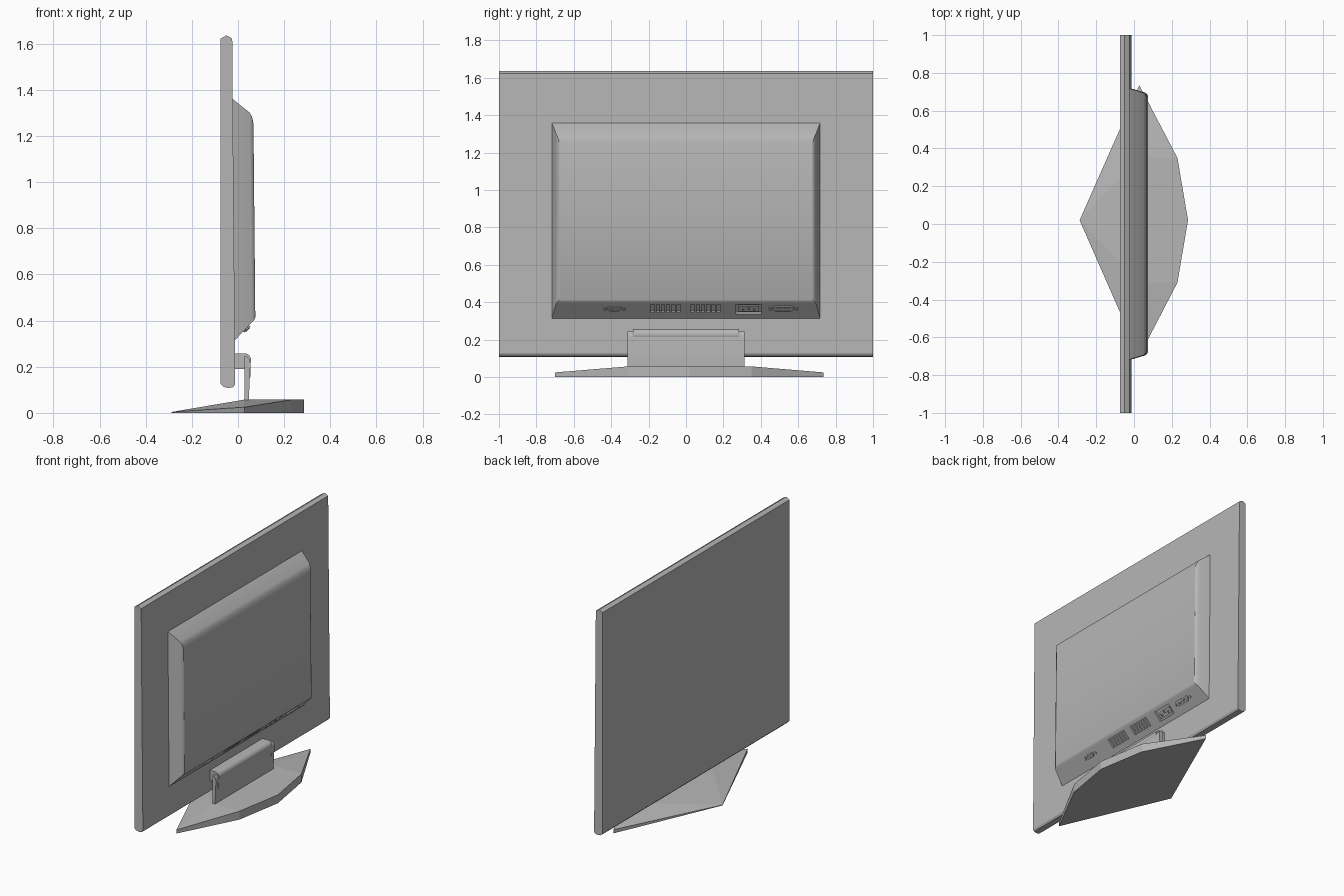
import bpy, bmesh, math
from mathutils import Matrix, Vector

cube = bpy.data.objects.get("Cube")
if cube:
    bpy.data.objects.remove(cube, do_unlink=True)

grey = bpy.data.materials.new("plastic grey")
grey.use_nodes = True
grey.diffuse_color = (0.47, 0.47, 0.47, 1)
grey.node_tree.nodes["Principled BSDF"].inputs["Base Color"].default_value = (0.47, 0.47, 0.47, 1)


def finish(name, bm, smooth=None):
    bmesh.ops.recalc_face_normals(bm, faces=bm.faces)
    me = bpy.data.meshes.new(name)
    bm.to_mesh(me)
    bm.free()
    ob = bpy.data.objects.new(name, me)
    bpy.context.collection.objects.link(ob)
    me.materials.append(grey)
    if smooth:
        bpy.ops.object.select_all(action='DESELECT')
        ob.select_set(True)
        bpy.context.view_layer.objects.active = ob
        bpy.ops.object.shade_smooth_by_angle(angle=math.radians(smooth))
    return ob


def loft(bm, rings):
    """Closed skin through rings of equal length, capped at both ends."""
    rows = [[bm.verts.new(p) for p in r] for r in rings]
    n = len(rows[0])
    for a, b in zip(rows, rows[1:]):
        for i in range(n):
            j = (i + 1) % n
            bm.faces.new((a[i], a[j], b[j], b[i]))
    bm.faces.new(rows[0])
    bm.faces.new(rows[-1])


def across(bm, profile, half):
    """Extrude an (x, z) profile across the width."""
    loft(bm, [[(x, y, z) for x, z in profile] for y in (-half, half)])


# Flat screen panel, slightly thicker towards the bottom
bm = bmesh.new()
across(bm, [(-0.075, 0.125), (-0.062, 0.112), (-0.04, 0.108), (-0.02, 0.112), (-0.012, 0.125),
            (-0.025, 1.622), (-0.05, 1.636), (-0.075, 1.622)], 1.0)
finish("screen_panel", bm)

# Rear housing: x at bottom, x at top, half width, bottom z, top z
bm = bmesh.new()
steps = [(-0.016, -0.026, 0.718, 0.312, 1.362),
         (0.060, 0.050, 0.695, 0.392, 1.302),
         (0.070, 0.060, 0.687, 0.402, 1.285),
         (0.075, 0.067, 0.677, 0.414, 1.255)]
loft(bm, [[(xb, -w, zb), (xb, w, zb), (xt, w, zt), (xt, -w, zt)]
          for xb, xt, w, zb, zt in steps])
housing = finish("rear_housing", bm)

# Local frame on the sloping underside: across, up the slope, outward
up = Vector((0.076, 0, 0.080)).normalized()
out = Vector((up.z, 0, -up.x))
mid = Vector((0.022, 0, 0.352))
mid += up * 0.02
slope = Matrix(((0, up.x, out.x, mid.x), (1, 0, 0, mid.y), (0, up.z, out.z, mid.z), (0, 0, 0, 1)))


def plug(bm, outline, low, high):
    """Prism on the slope from a (across, up) outline."""
    loft(bm, [[slope @ Vector((u, v, h)) for u, v in outline] for h in (low, high)])


def box(u, v, w, h):
    return [(u - w / 2, v - h / 2), (u + w / 2, v - h / 2),
            (u + w / 2, v + h / 2), (u - w / 2, v + h / 2)]


def shell(u, w, h):
    """Connector outline, narrower along one side, with cut corners."""
    a, b, c = w / 2, h / 2, h * 0.25
    return [(u - a + 2 * c, -b), (u + a - 2 * c, -b), (u + a - c, -b + c), (u + a, b - c),
            (u + a - c, b), (u - a + c, b), (u - a, b - c), (u - a + c, -b + c)]


def disc(u, v, r, n=8):
    return [(u + r * math.cos(2 * math.pi * i / n), v + r * math.sin(2 * math.pi * i / n))
            for i in range(n)]


# Vent slots and socket recesses cut into the slope
bm = bmesh.new()
for start in (-0.178, 0.036):
    for i in range(6):
        plug(bm, box(start + i * 0.0275, 0.0, 0.017, 0.062), -0.012, 0.03)
plug(bm, box(0.335, -0.005, 0.135, 0.068), -0.014, 0.03)
cutter = finish("vent_cutter", bm)
cutter.hide_render = True
cut = housing.modifiers.new("vents", 'BOOLEAN')
cut.operation = 'DIFFERENCE'
cut.solver = 'EXACT'
cut.object = cutter
bpy.ops.object.select_all(action='DESELECT')
housing.select_set(True)
bpy.context.view_layer.objects.active = housing
bpy.ops.object.modifier_apply(modifier=cut.name)
bpy.data.objects.remove(cutter, do_unlink=True)
bpy.ops.object.shade_smooth_by_angle(angle=math.radians(28))

# Power socket: inner body with three pins
bm = bmesh.new()
plug(bm, box(0.335, -0.008, 0.108, 0.040), -0.016, -0.006)
for u, v in ((0.305, -0.012), (0.335, 0.0), (0.365, -0.012)):
    plug(bm, box(u, v, 0.008, 0.016), -0.01, 0.002)
finish("power_socket", bm)

# Two video connectors with side screws and pins
for name, u, w, h, cols, rows in (("small_video_port", -0.383, 0.075, 0.030, 5, 2),
                                  ("large_video_port", 0.520, 0.115, 0.036, 8, 3)):
    bm = bmesh.new()
    plug(bm, shell(u, w, h), -0.004, 0.008)
    for s in (-1, 1):
        plug(bm, disc(u + s * (w / 2 + 0.012), 0, 0.009), -0.004, 0.007)
    for i in range(cols):
        for j in range(rows):
            plug(bm, box(u + (i - (cols - 1) / 2) * w * 0.7 / cols,
                         (j - (rows - 1) / 2) * h * 0.7 / rows, 0.004, 0.004), 0.006, 0.011)
    finish(name, bm)

# Stand leg: upright slab rising from the base
bm = bmesh.new()
across(bm, [(0.028, 0.04), (0.046, 0.04), (0.054, 0.215), (0.050, 0.232),
            (0.040, 0.243), (0.028, 0.245)], 0.313)
finish("stand_leg", bm, 35)

# Rounded hinge joining leg and panel
bm = bmesh.new()
arc = [(0.027 + 0.03 * math.cos(math.radians(a)), 0.228 + 0.03 * math.sin(math.radians(a)))
       for a in range(-15, 91, 15)]
across(bm, [(-0.03, 0.19), (0.027, 0.19), (0.05, 0.205)] + arc + [(-0.03, 0.258)], 0.283)
finish("stand_hinge", bm, 35)

# Side ribs on the leg
for side, y in (("right", -0.284), ("left", 0.284)):
    bm = bmesh.new()
    bmesh.ops.create_cube(bm, size=1, matrix=Matrix.Translation((0.050, y, 0.195))
                          @ Matrix.Diagonal((0.008, 0.006, 0.08, 1)))
    finish(side + "_leg_rib", bm)

# Faceted base: flat plate at the rear, sloping to the front tip and sides
bm = bmesh.new()
rim = [(-0.288, 0.02, 0.004), (0.028, -0.70, 0.025), (0.23, -0.31, 0.057),
       (0.286, 0.02, 0.057), (0.23, 0.35, 0.057), (0.028, 0.735, 0.025)]
top = [bm.verts.new(p) for p in rim]
low = [bm.verts.new((x, y, 0)) for x, y, z in rim]
ridge = [bm.verts.new((0.025, y, 0.057)) for y in (-0.31, 0.35)]
for i in range(6):
    j = (i + 1) % 6
    bm.faces.new((low[i], low[j], top[j], top[i]))
bm.faces.new(low)
bm.faces.new((top[0], top[1], ridge[0]))
bm.faces.new((top[0], ridge[0], ridge[1]))
bm.faces.new((top[0], ridge[1], top[5]))
bm.faces.new((top[1], top[2], ridge[0]))
bm.faces.new((top[5], ridge[1], top[4]))
bm.faces.new((ridge[0], top[2], top[3], top[4], ridge[1]))
finish("stand_base", bm)
